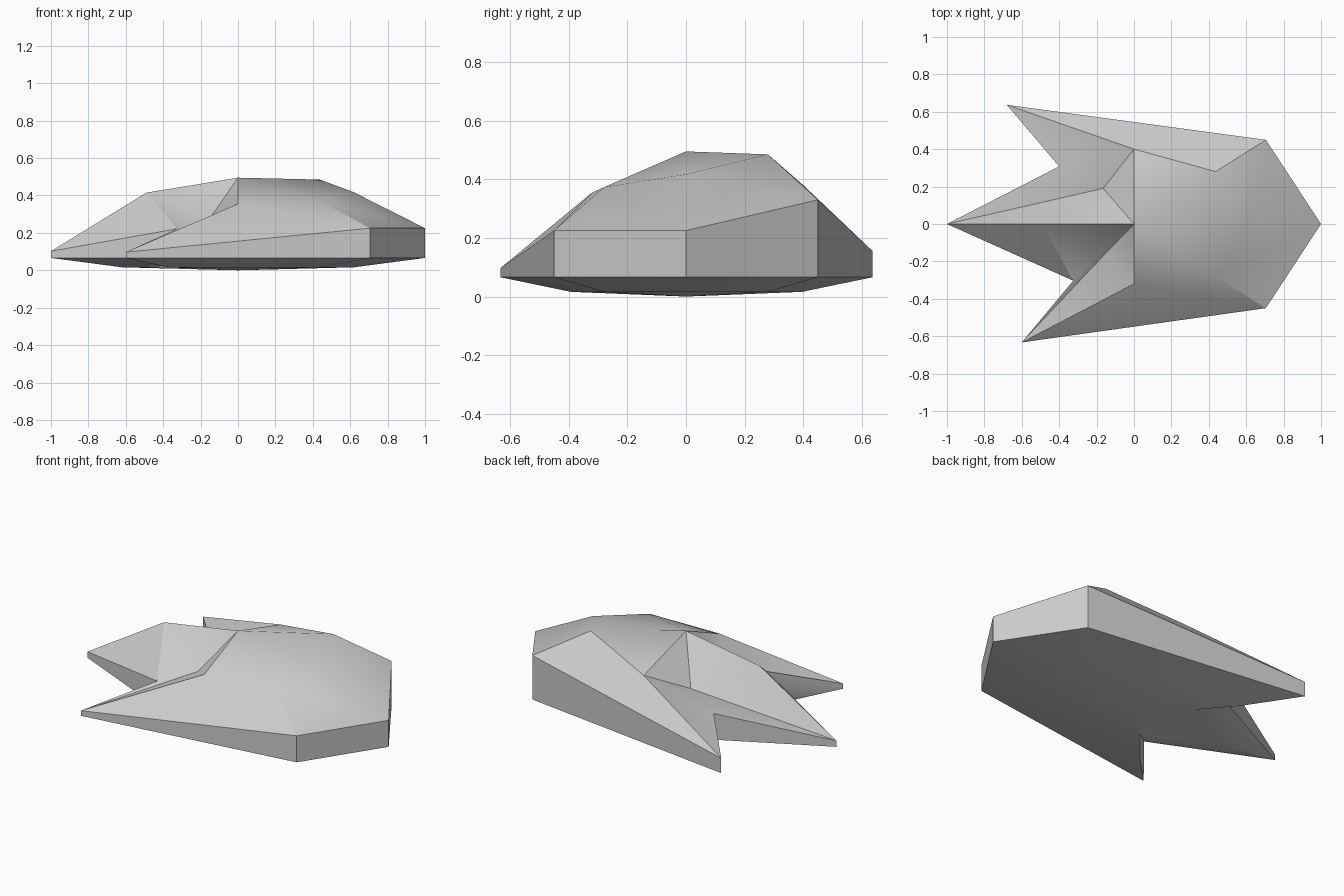
import bpy, bmesh

cube = bpy.data.objects.get("Cube")
if cube:
    bpy.data.objects.remove(cube, do_unlink=True)

# Spokes counter-clockwise: rim x, y, top height, then inner crown point
SPOKES = [
    ((1.0, 0.0, 0.225), (0.62, 0.0, 0.417)),        # nose
    ((0.705, 0.45, 0.33), (0.437, 0.28, 0.485)),    # back shoulder
    ((-0.68, 0.637, 0.155), (0.0, 0.4, 0.38)),      # back prong
    ((-0.4, 0.308, 0.223), (-0.165, 0.19, 0.265)),  # back notch
    ((-1.0, 0.0, 0.102), (-0.49, 0.0, 0.415)),      # middle prong
    ((-0.325, -0.303, 0.222), (-0.155, -0.16, 0.27)),  # front notch
    ((-0.6, -0.633, 0.097), (0.0, -0.32, 0.355)),   # front prong
    ((0.705, -0.45, 0.225), (0.437, -0.28, 0.373)), # front shoulder
]
RIM_Z, DISH_Z, DISH_SCALE, PEAK_Z = 0.066, 0.016, 0.62, 0.495

stone = bpy.data.materials.new("stone grey")
stone.use_nodes = True
colour = (0.6, 0.6, 0.6, 1.0)
stone.diffuse_color = colour
stone.node_tree.nodes["Principled BSDF"].inputs["Base Color"].default_value = colour

bm = bmesh.new()
peak = bm.verts.new((0, 0, PEAK_Z))
base = bm.verts.new((0, 0, 0))
crown = [bm.verts.new(inner) for _, inner in SPOKES]
top_rim = [bm.verts.new(rim) for rim, _ in SPOKES]
low_rim = [bm.verts.new((x, y, RIM_Z)) for (x, y, _), _ in SPOKES]
dish = [bm.verts.new((x * DISH_SCALE, y * DISH_SCALE, DISH_Z))
        for (x, y, _), _ in SPOKES]

count = len(SPOKES)
for i in range(count):
    j = (i + 1) % count
    # Crown fan and sloping roof
    bm.faces.new((peak, crown[i], crown[j]))
    bm.faces.new((crown[i], top_rim[i], top_rim[j]))
    bm.faces.new((crown[i], top_rim[j], crown[j]))
    # Upright side wall
    bm.faces.new((top_rim[i], low_rim[i], low_rim[j], top_rim[j]))
    # Shallow dished underside
    bm.faces.new((low_rim[i], dish[j], low_rim[j]))
    bm.faces.new((low_rim[i], dish[i], dish[j]))
    bm.faces.new((base, dish[j], dish[i]))

bmesh.ops.recalc_face_normals(bm, faces=bm.faces)
mesh = bpy.data.meshes.new("pronged_rock")
bm.to_mesh(mesh)
bm.free()
mesh.materials.append(stone)

rock = bpy.data.objects.new("pronged_rock", mesh)
bpy.context.collection.objects.link(rock)
bpy.ops.object.select_all(action='DESELECT')
rock.select_set(True)
bpy.context.view_layer.objects.active = rock
bpy.ops.object.shade_smooth_by_angle(angle=0.5236)
